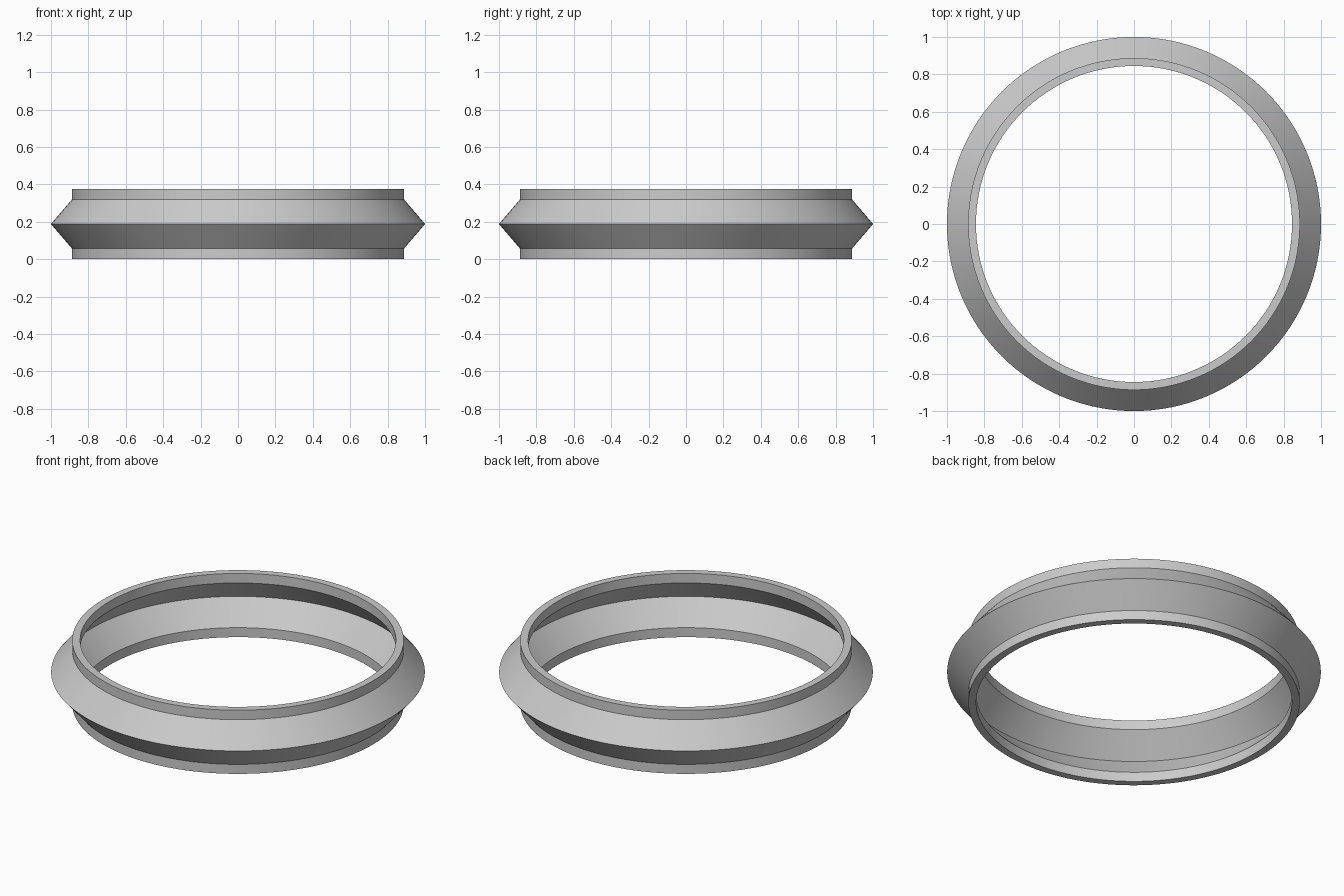
import bpy
import bmesh
from math import cos, sin, tau

cube = bpy.data.objects.get("Cube")
if cube:
    bpy.data.objects.remove(cube, do_unlink=True)

SEGMENTS = 128
HEIGHT = 0.376
WALL = 0.042

# Plain grey finish
grey = bpy.data.materials.new("grey")
grey.use_nodes = True
colour = (0.6, 0.6, 0.6, 1)
grey.diffuse_color = colour
grey.node_tree.nodes["Principled BSDF"].inputs["Base Color"].default_value = colour

# Wall section: straight rims with a V-shaped ridge between, (radius, height)
outer = [(0.887, 0), (0.887, 0.056), (1, HEIGHT / 2),
         (0.887, HEIGHT - 0.056), (0.887, HEIGHT)]
inner = [(r - WALL, z) for r, z in reversed(outer)]
section = outer + inner

# Sweep the closed section around the vertical axis
bm = bmesh.new()
rings = []
for i in range(SEGMENTS):
    a = tau * i / SEGMENTS
    rings.append([bm.verts.new((r * cos(a), r * sin(a), z)) for r, z in section])
for i, ring in enumerate(rings):
    following = rings[(i + 1) % SEGMENTS]
    for j in range(len(section)):
        k = (j + 1) % len(section)
        bm.faces.new((ring[j], following[j], following[k], ring[k]))
bmesh.ops.recalc_face_normals(bm, faces=bm.faces)

mesh = bpy.data.meshes.new("ridged_ring")
bm.to_mesh(mesh)
bm.free()
mesh.materials.append(grey)
ridged_ring = bpy.data.objects.new("ridged_ring", mesh)
bpy.context.collection.objects.link(ridged_ring)

# Smooth around the ring, sharp at the ridge and rims
bpy.ops.object.select_all(action="DESELECT")
ridged_ring.select_set(True)
bpy.context.view_layer.objects.active = ridged_ring
bpy.ops.object.shade_smooth_by_angle(angle=0.5)
